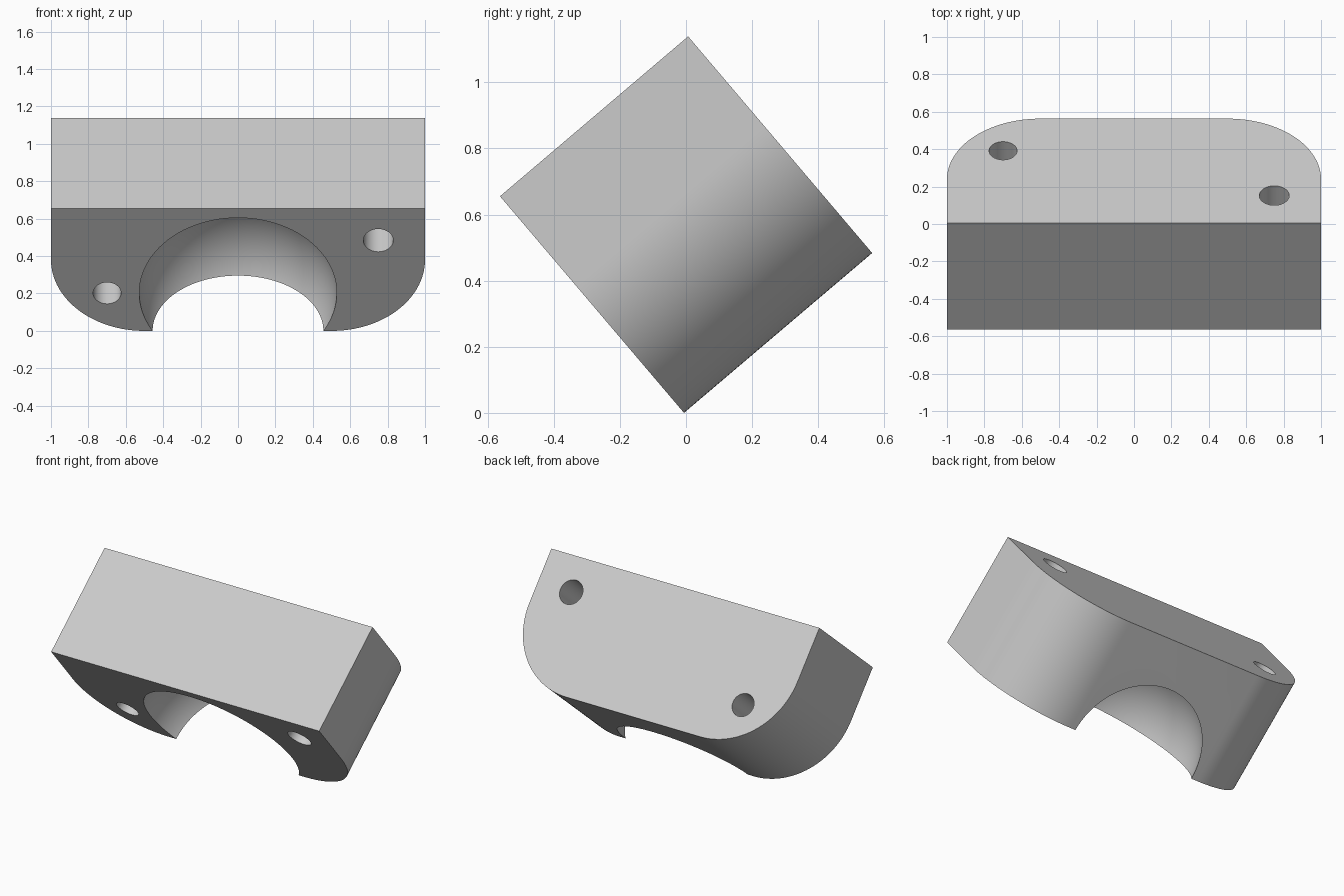
import bpy
import bmesh
import math
from mathutils import Matrix

if "Cube" in bpy.data.objects:
    bpy.data.objects.remove(bpy.data.objects["Cube"])

DEPTH, HEIGHT, CORNER = 0.747, 0.86, 0.5
TILT = math.radians(40.35)

grey = bpy.data.materials.new("light_grey")
grey.use_nodes = True
colour = (0.6, 0.6, 0.6, 1)
grey.diffuse_color = colour
grey.node_tree.nodes["Principled BSDF"].inputs["Base Color"].default_value = colour


def make_object(name, bm):
    bmesh.ops.recalc_face_normals(bm, faces=bm.faces)
    mesh = bpy.data.meshes.new(name)
    bm.to_mesh(mesh)
    bm.free()
    mesh.materials.append(grey)
    obj = bpy.data.objects.new(name, mesh)
    bpy.context.collection.objects.link(obj)
    return obj


# Block: rectangle with two rounded lower corners, extruded through its depth
def corner_arc(side, steps=32):
    angles = [math.pi / 2 * i / steps for i in range(steps + 1)]
    return [(side * (1 - CORNER + CORNER * math.sin(a)),
             CORNER - CORNER * math.cos(a)) for a in angles]


outline = corner_arc(1) + [(1, HEIGHT), (-1, HEIGHT)] + corner_arc(-1)[::-1]
bm = bmesh.new()
face = bm.faces.new([bm.verts.new((x, 0, z)) for x, z in outline])
extruded = bmesh.ops.extrude_face_region(bm, geom=[face])["geom"]
bmesh.ops.translate(bm, vec=(0, DEPTH, 0),
                    verts=[v for v in extruded if isinstance(v, bmesh.types.BMVert)])
block = make_object("block", bm)


# Cutters: two through holes and one spherical hollow
def hole_cutter(name, x, z, radius):
    bm = bmesh.new()
    place = Matrix.Translation((x, DEPTH / 2, z)) @ Matrix.Rotation(math.pi / 2, 4, "X")
    bmesh.ops.create_cone(bm, cap_ends=True, segments=48, radius1=radius,
                          radius2=radius, depth=DEPTH + 0.4, matrix=place)
    return make_object(name, bm)


def hollow_cutter(name, z, radius):
    bm = bmesh.new()
    bmesh.ops.create_uvsphere(bm, u_segments=96, v_segments=48, radius=radius,
                              matrix=Matrix.Translation((0, 0, z)))
    return make_object(name, bm)


cutters = [hole_cutter("lower_hole_cutter", -0.7, 0.265, 0.075),
           hole_cutter("upper_hole_cutter", 0.75, 0.635, 0.08),
           hollow_cutter("hollow_cutter", 0.265, 0.528)]

bpy.ops.object.select_all(action="DESELECT")
bpy.context.view_layer.objects.active = block
block.select_set(True)
for cutter in cutters:
    cutter.hide_render = True
    cut = block.modifiers.new(cutter.name, "BOOLEAN")
    cut.operation = "DIFFERENCE"
    cut.solver = "EXACT"
    cut.object = cutter
    bpy.ops.object.modifier_apply(modifier=cut.name)
    bpy.data.objects.remove(cutter)

# Smooth curved walls, then stand the block on its long lower edge
bpy.ops.object.shade_smooth_by_angle(angle=math.radians(30))
block.rotation_euler = (TILT, 0, 0)
block.location = (0, -0.006, 0)
